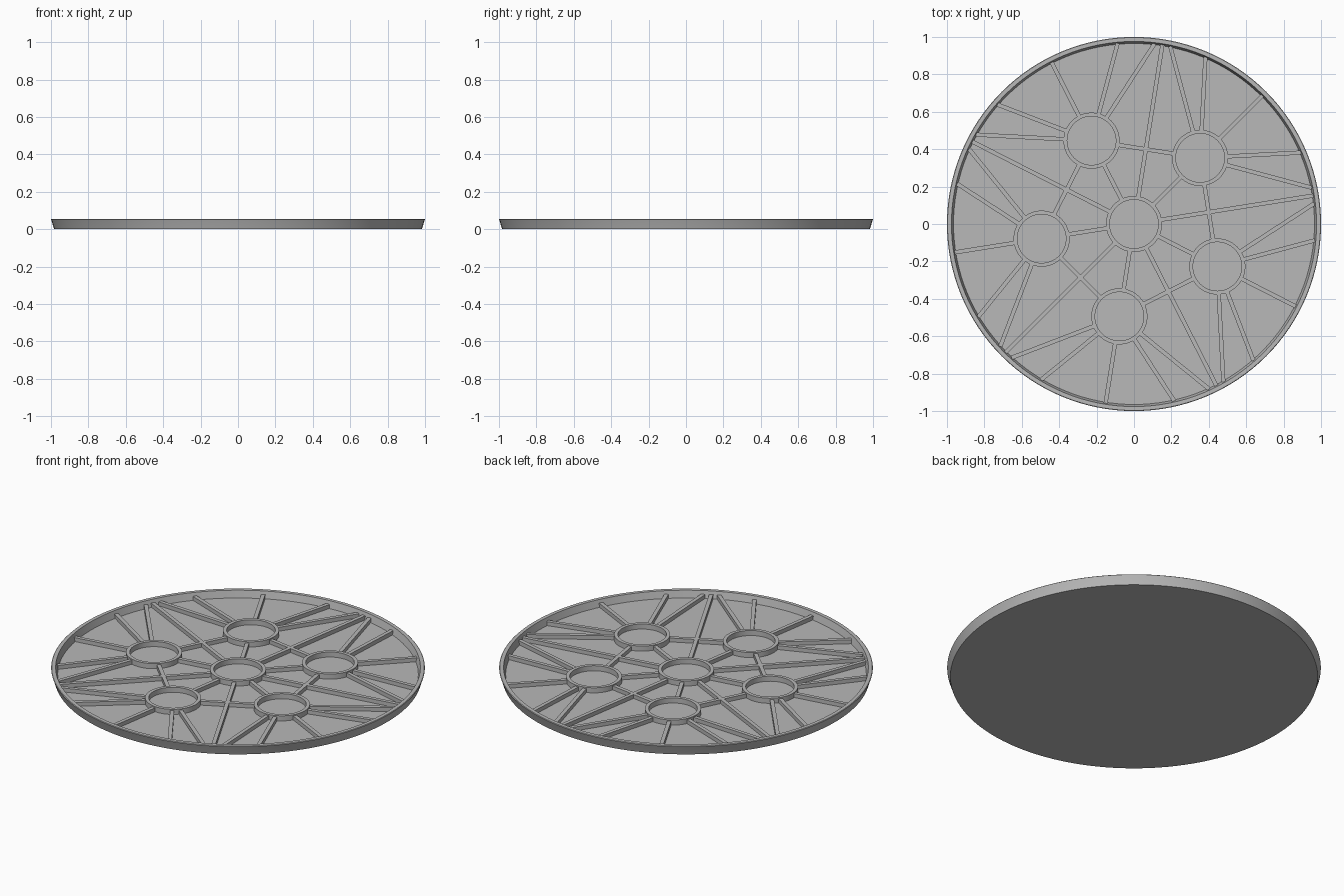
import bpy, bmesh
from math import cos, sin, radians, sqrt, pi
from mathutils import Vector

cube = bpy.data.objects.get("Cube")
if cube:
    bpy.data.objects.remove(cube, do_unlink=True)

FLOOR, RIB_TOP, RING_TOP, RIM_TOP = 0.015, 0.038, 0.045, 0.056
RING_IN, RING_OUT, WALL = 0.13, 0.15, 0.97

grey = bpy.data.materials.new("grey plastic")
grey.use_nodes = True
grey.diffuse_color = (0.48, 0.48, 0.48, 1)
grey.node_tree.nodes["Principled BSDF"].inputs["Base Color"].default_value = (0.48, 0.48, 0.48, 1)


def add_object(name, bm):
    bmesh.ops.recalc_face_normals(bm, faces=bm.faces)
    mesh = bpy.data.meshes.new(name)
    bm.to_mesh(mesh)
    bm.free()
    mesh.materials.append(grey)
    obj = bpy.data.objects.new(name, mesh)
    bpy.context.collection.objects.link(obj)
    bpy.context.view_layer.objects.active = obj
    bpy.ops.object.select_all(action='DESELECT')
    obj.select_set(True)
    bpy.ops.object.shade_smooth_by_angle(angle=radians(30))
    return obj


def lathe(name, profile, centre, steps, closed):
    """Revolve an (r, z) profile around a vertical axis."""
    bm = bmesh.new()
    verts = [bm.verts.new((r, 0, z)) for r, z in profile]
    pairs = list(zip(verts, verts[1:]))
    if closed:
        pairs.append((verts[-1], verts[0]))
    edges = [bm.edges.new(p) for p in pairs]
    bmesh.ops.spin(bm, geom=verts + edges, cent=(0, 0, 0), axis=(0, 0, 1),
                   angle=2 * pi, steps=steps, use_duplicate=False)
    bmesh.ops.remove_doubles(bm, verts=bm.verts, dist=1e-5)
    obj = add_object(name, bm)
    obj.location = (centre.x, centre.y, 0)


def rib(name, a, b, width=0.022):
    """Upright bar between two points on the floor."""
    side = (b - a).normalized().orthogonal() * width / 2
    bm = bmesh.new()
    base = [bm.verts.new((p.x, p.y, FLOOR - 0.003))
            for p in (a + side, a - side, b - side, b + side)]
    face = bm.faces.new(base)
    top = bmesh.ops.extrude_face_region(bm, geom=[face])["geom"]
    for v in top:
        if isinstance(v, bmesh.types.BMVert):
            v.co.z = RIB_TOP
    add_object(name, bm)


def direction(deg):
    return Vector((cos(radians(deg)), sin(radians(deg))))


def rim_rib(name, centre, deg):
    """Rib from a ring's edge out to the rim wall."""
    d = direction(deg)
    along = centre.dot(d)
    reach = -along + sqrt(along ** 2 - centre.length_squared + WALL ** 2)
    rib(name, centre + d * (RING_OUT - 0.01), centre + d * reach)


# Shallow dish with a flared rim
origin = Vector((0, 0))
lathe("tray", [(0, 0), (0.983, 0), (0.998, 0.048), (1.0, 0.053), (0.997, RIM_TOP),
               (0.976, RIM_TOP), (0.965, FLOOR), (0, FLOOR)], origin, 128, False)

# Cup rings: one in the middle and five around it
ring_profile = [(RING_IN, FLOOR - 0.003), (RING_IN, RING_TOP),
                (RING_OUT, RING_TOP), (RING_OUT, FLOOR - 0.003)]
angles = [45 + 72 * i for i in range(5)]
centres = [direction(a) * 0.5 for a in angles]
lathe("centre_ring", ring_profile, origin, 64, True)

for i, (angle, c) in enumerate(zip(angles, centres)):
    lathe(f"outer_ring_{i + 1}", ring_profile, c, 64, True)
    # Fan of ribs from each ring to the rim
    for j, offset in enumerate((-60, -42, 0, 42, 60)):
        rim_rib(f"fan_rib_{i + 1}_{j + 1}", c, angle + offset)
    # Long ribs from the middle that pass between the rings
    rim_rib(f"long_rib_{i + 1}", origin, angle + 36)
    # Spokes from the middle ring to the outer ring
    d = direction(angle)
    rib(f"spoke_{i + 1}", d * (RING_OUT - 0.01), d * (0.51 - RING_OUT))
    # Links between neighbouring rings
    n = centres[(i + 1) % 5]
    step = (n - c).normalized() * (RING_OUT - 0.01)
    rib(f"link_rib_{i + 1}", c + step, n - step)
